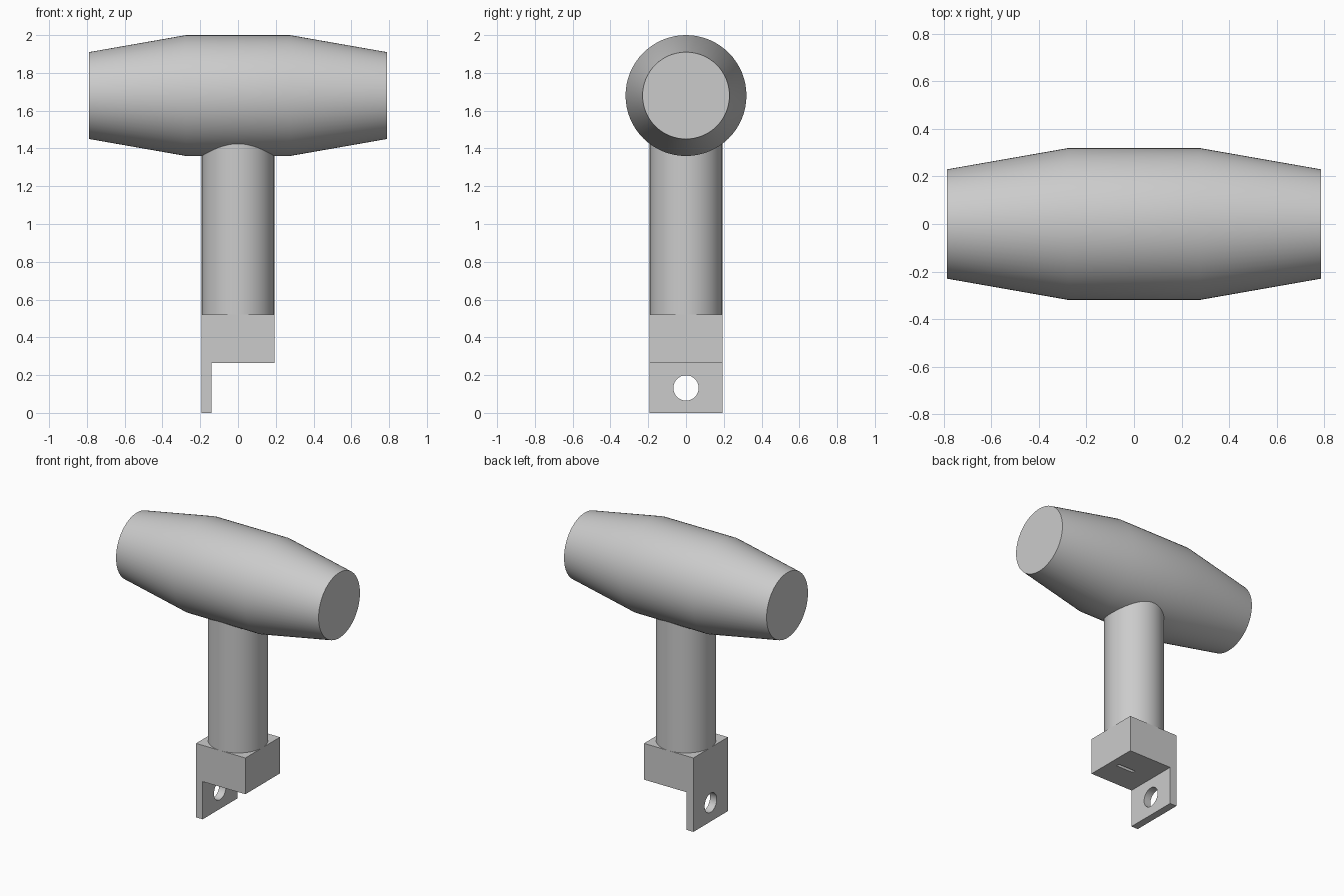
import bpy
import bmesh
from math import cos, sin, pi, radians

old = bpy.data.objects.get("Cube")
if old:
    bpy.data.objects.remove(old, do_unlink=True)

grey = bpy.data.materials.new("plain grey")
grey.use_nodes = True
colour = (0.6, 0.6, 0.6, 1)
grey.diffuse_color = colour
grey.node_tree.nodes["Principled BSDF"].inputs["Base Color"].default_value = colour


def finish(obj, name):
    obj.name = name
    obj.data.materials.append(grey)
    return obj


def smooth(obj):
    bpy.ops.object.select_all(action='DESELECT')
    obj.select_set(True)
    bpy.context.view_layer.objects.active = obj
    bpy.ops.object.shade_smooth_by_angle(angle=radians(30))


def box(name, low, high):
    bpy.ops.mesh.primitive_cube_add(size=1, location=[(a + b) / 2 for a, b in zip(low, high)])
    obj = bpy.context.object
    obj.scale = [b - a for a, b in zip(low, high)]
    bpy.ops.object.transform_apply(location=False, rotation=False, scale=True)
    return finish(obj, name)


def cylinder(name, radius, depth, location, rotation=(0, 0, 0)):
    bpy.ops.mesh.primitive_cylinder_add(vertices=64, radius=radius, depth=depth,
                                        location=location, rotation=rotation)
    return finish(bpy.context.object, name)


def cut(obj, cutter):
    mod = obj.modifiers.new("cut", 'BOOLEAN')
    mod.operation = 'DIFFERENCE'
    mod.solver = 'EXACT'
    mod.object = cutter
    bpy.context.view_layer.objects.active = obj
    bpy.ops.object.modifier_apply(modifier=mod.name)
    bpy.data.objects.remove(cutter, do_unlink=True)


def barrel(name, profile, z, sides=64):
    """Closed body turned about the x axis from (x, radius) points."""
    bm = bmesh.new()
    rings = [[bm.verts.new((x, r * cos(2 * pi * i / sides), r * sin(2 * pi * i / sides)))
              for i in range(sides)] for x, r in profile]
    for a, b in zip(rings, rings[1:]):
        for i in range(sides):
            j = (i + 1) % sides
            bm.faces.new((a[i], a[j], b[j], b[i]))
    bm.faces.new(rings[0])
    bm.faces.new(rings[-1])
    bmesh.ops.recalc_face_normals(bm, faces=bm.faces)
    mesh = bpy.data.meshes.new(name)
    bm.to_mesh(mesh)
    bm.free()
    obj = bpy.data.objects.new(name, mesh)
    obj.location.z = z
    bpy.context.collection.objects.link(obj)
    return finish(obj, name)


HALF = 0.192       # half width of the base and radius of the column
BASE_LOW, BASE_TOP = 0.265, 0.52

# Tapered crosswise head
head = barrel("head", [(-0.788, 0.23), (-0.275, 0.32), (0.275, 0.32), (0.788, 0.23)], 1.68)
smooth(head)

# Round column reaching into the head
column = cylinder("column", HALF, 1.08, (0, 0, BASE_TOP + 0.54))
smooth(column)

# Square base with a narrow slot underneath
base = box("base_block", (-HALF, -HALF, BASE_LOW), (HALF, HALF, BASE_TOP))
cut(base, box("slot_cutter", (0.0, -0.012, BASE_LOW - 0.1), (0.135, 0.012, BASE_LOW + 0.15)))

# Mounting tab with a round bolt hole
tab = box("mounting_tab", (-HALF, -HALF, 0), (-0.14, HALF, BASE_LOW))
cut(tab, cylinder("hole_cutter", 0.067, 0.4, (-0.17, 0, 0.132), (0, pi / 2, 0)))
smooth(tab)
